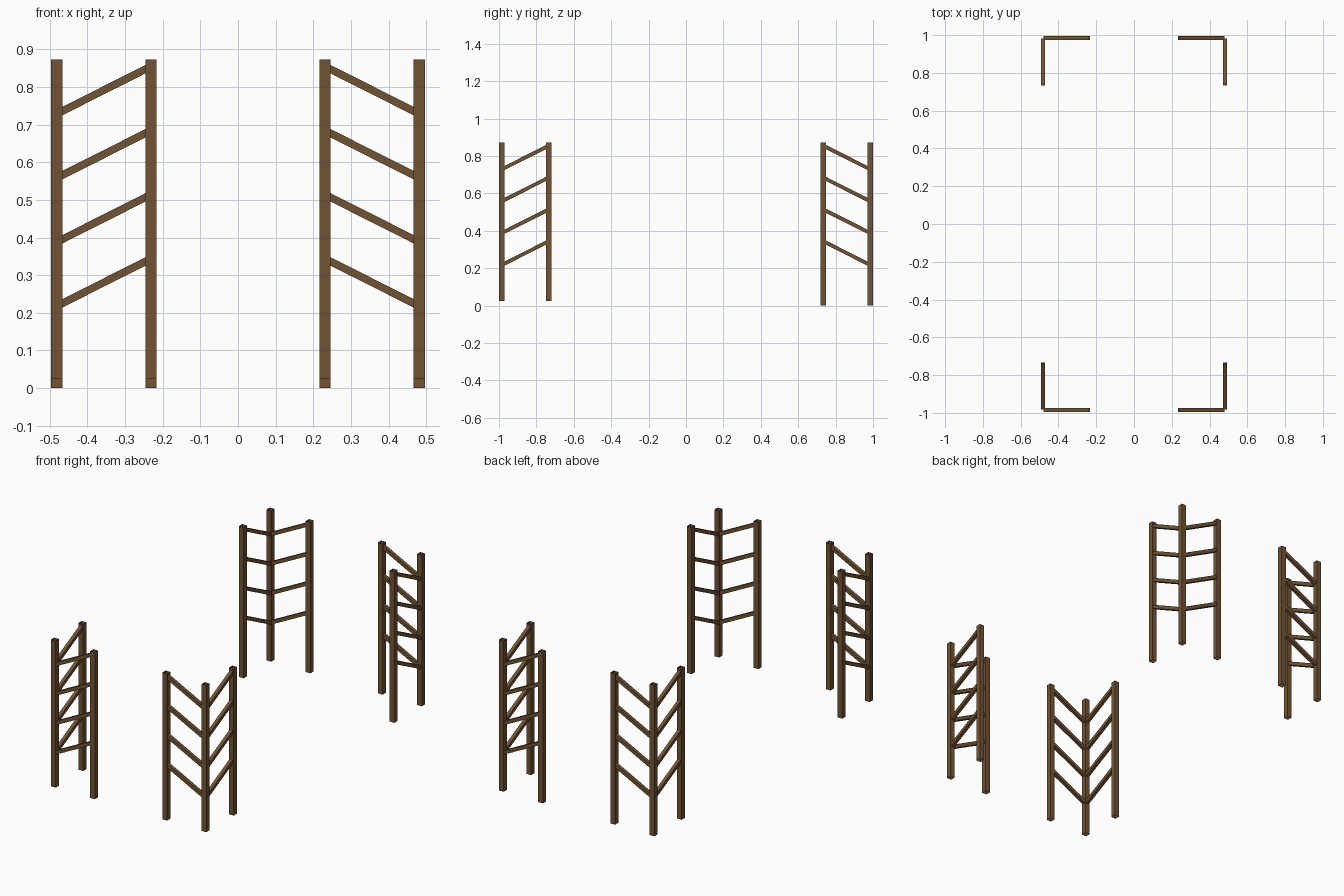
import bpy
from mathutils import Vector

if "Cube" in bpy.data.objects:
    bpy.data.objects.remove(bpy.data.objects["Cube"])

wood = bpy.data.materials.new("brown wood")
wood.diffuse_color = (0.165, 0.088, 0.035, 1)
wood.use_nodes = True
wood.node_tree.nodes["Principled BSDF"].inputs["Base Color"].default_value = wood.diffuse_color

XO, XI = 0.482, 0.231      # outer / inner post centres across x
YO, YI = 0.985, 0.734      # outer / inner post centres along y
TOP = 0.873


def open_bar(name, a, b, size, side):
    """Square open-ended bar from a to b; side is one cross-section axis."""
    a, b = Vector(a), Vector(b)
    u = Vector(side) * size / 2
    v = (b - a).normalized().cross(u)
    ring = [u + v, v - u, -u - v, u - v]
    verts = [a + r for r in ring] + [b + r for r in ring]
    faces = [(i, (i + 1) % 4, (i + 1) % 4 + 4, i + 4) for i in range(4)]
    me = bpy.data.meshes.new(name)
    me.from_pydata(verts, [], faces)
    me.materials.append(wood)
    ob = bpy.data.objects.new(name, me)
    bpy.context.collection.objects.link(ob)


# four corner frames, each with three posts and two sets of slanted rails
for sx in (-1, 1):
    for sy in (-1, 1):
        corner = ("front" if sy < 0 else "back") + ("_left" if sx < 0 else "_right")
        foot = 0.024 if sy < 0 else 0.0      # front posts are slightly shorter
        for part, x, y in (("corner_post", XO, YO), ("end_post", XI, YO), ("side_post", XO, YI)):
            open_bar(f"{corner}_{part}", (sx * x, sy * y, foot), (sx * x, sy * y, TOP), 0.03, (1, 0, 0))
        # rails rise away from the corner post
        for i in range(4):
            low, high = 0.221 + 0.1703 * i, 0.341 + 0.1703 * i
            open_bar(f"{corner}_end_rail_{i + 1}", (sx * 0.475, sy * YO, low),
                     (sx * 0.237, sy * YO, high), 0.02, (0, 1, 0))
            open_bar(f"{corner}_side_rail_{i + 1}", (sx * XO, sy * 0.977, low),
                     (sx * XO, sy * 0.739, high), 0.02, (1, 0, 0))
